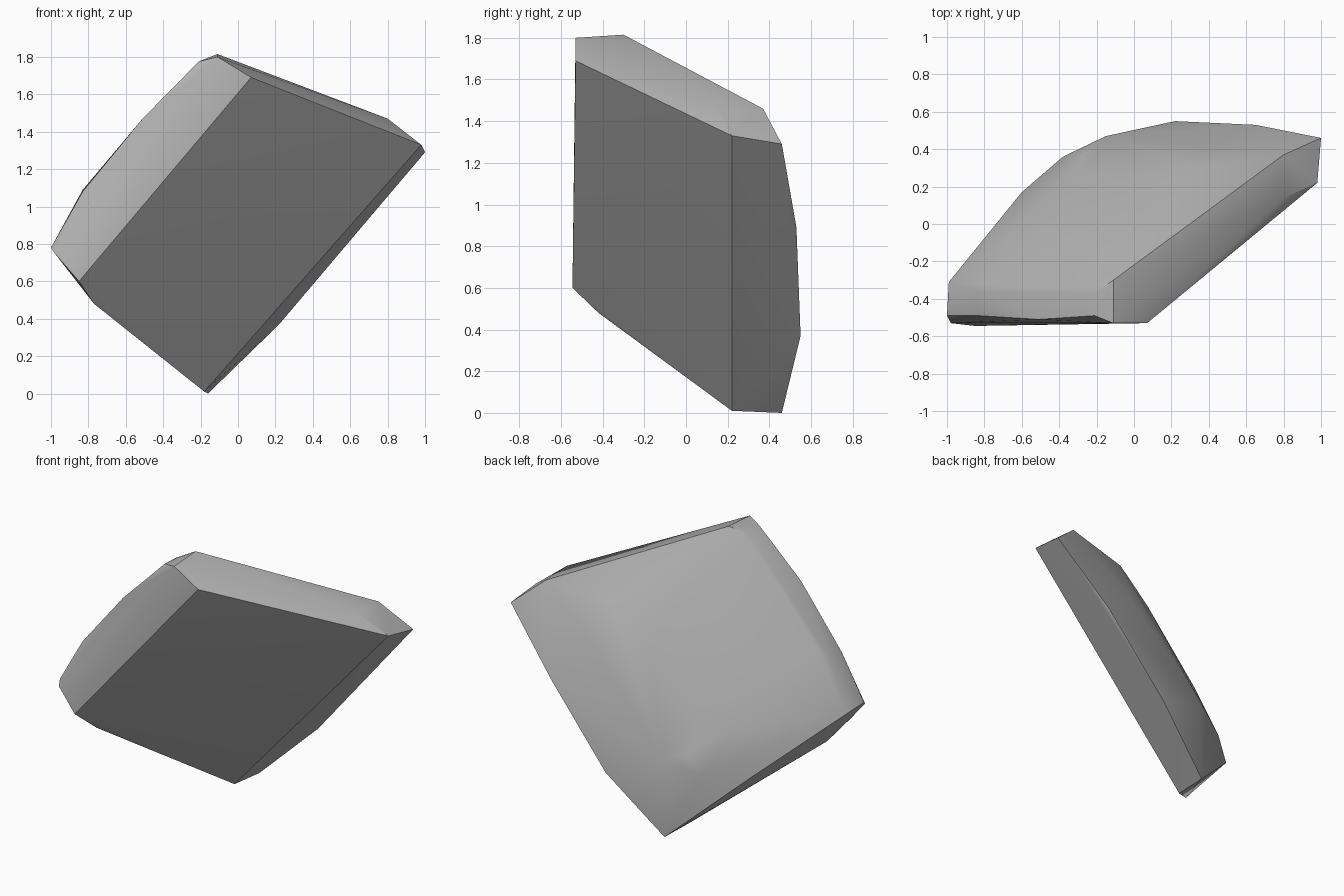
import bpy, bmesh, math

# Corners of the flat front face
front = [(0.07, -0.53, 1.69), (0.98, 0.22, 1.33), (-0.18, 0.22, 0.01), (-0.85, -0.545, 0.60)]

# Outer rim around the slab
rim = [(-0.11, -0.53, 1.80), (-0.11, -0.30, 1.815), (-0.21, -0.49, 1.775),
       (0.80, 0.14, 1.47), (0.80, 0.37, 1.46), (1.00, 0.46, 1.29),
       (0.65, 0.53, 0.89), (0.22, 0.55, 0.37), (-0.16, 0.46, 0.0),
       (-0.77, -0.42, 0.48), (-0.98, -0.53, 0.75), (-1.00, -0.49, 0.78),
       (-0.83, -0.49, 1.08), (-0.51, -0.51, 1.47)]

# Rounded bulge on the back
back = [(-0.21, -0.37, 1.77), (-0.26, -0.32, 1.685), (-0.78, -0.32, 1.12),
        (-0.83, -0.36, 1.09), (-0.99, -0.31, 0.765), (-0.60, 0.17, 0.407),
        (-0.38, 0.36, 0.434), (-0.15, 0.47, 0.528), (-0.28, 0.365, 0.565),
        (-0.445, 0.18, 0.69), (-0.28, 0.25, 0.786), (0.10, 0.25, 1.229),
        (0.18, 0.17, 1.385), (0.36, 0.30, 1.398), (0.385, 0.41, 1.11)]

# Faceted stone shell wrapped around the corners
bm = bmesh.new()
verts = [bm.verts.new(p) for p in front + rim + back]
hull = bmesh.ops.convex_hull(bm, input=verts)
unused = {g for g in hull["geom_interior"] + hull["geom_unused"] if isinstance(g, bmesh.types.BMVert)}
bmesh.ops.delete(bm, geom=list(unused), context='VERTS')
bmesh.ops.recalc_face_normals(bm, faces=bm.faces)
mesh = bpy.data.meshes.new("stone_slab")
bm.to_mesh(mesh)
bm.free()

stone = bpy.data.objects.new("stone_slab", mesh)
bpy.context.collection.objects.link(stone)
grey = bpy.data.materials.new("stone_grey")
grey.diffuse_color = (0.45, 0.45, 0.45, 1)
mesh.materials.append(grey)

# Soft shading over the bulge, crisp slab edges
bpy.context.view_layer.objects.active = stone
stone.select_set(True)
bpy.ops.object.shade_smooth_by_angle(angle=math.radians(30))
